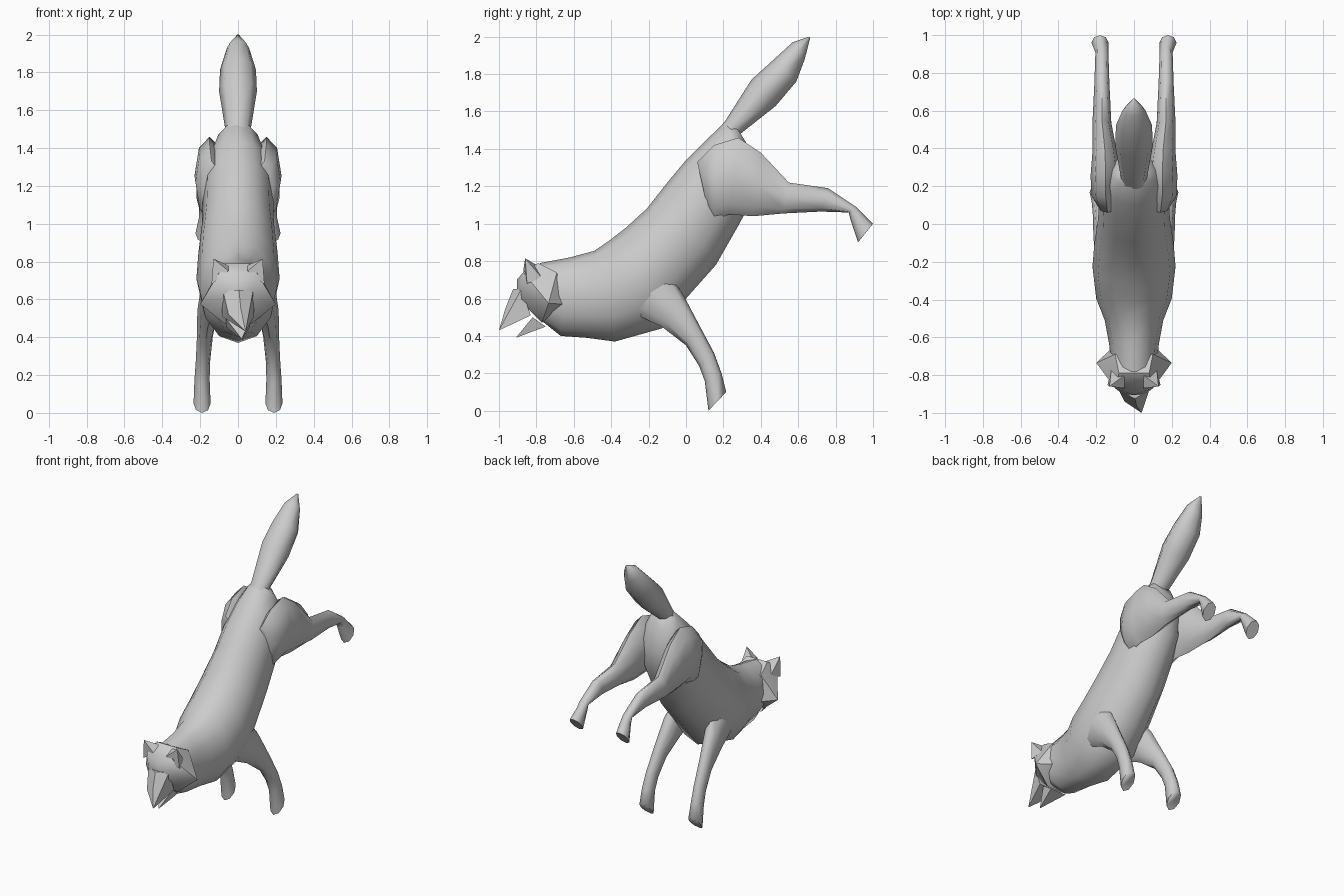
import bpy, bmesh
from math import sin, cos, pi, radians


def finish(bm, name, angle):
    bmesh.ops.recalc_face_normals(bm, faces=bm.faces)
    me = bpy.data.meshes.new(name)
    bm.to_mesh(me)
    bm.free()
    ob = bpy.data.objects.new(name, me)
    bpy.context.collection.objects.link(ob)
    bpy.ops.object.select_all(action='DESELECT')
    ob.select_set(True)
    bpy.context.view_layer.objects.active = ob
    bpy.ops.object.shade_smooth_by_angle(angle=radians(angle))
    return ob


def loft(name, sections, n=8, side=1):
    """Each section: upper y, z; lower y, z; centre x, half width."""
    bm = bmesh.new()
    rings = []
    for y1, z1, y2, z2, x, w in sections:
        ring = []
        for i in range(n):
            a = 2 * pi * i / n
            c, s = cos(a), sin(a)
            ring.append(bm.verts.new((side * (x + w * s),
                                      (y1 + y2) / 2 + c * (y1 - y2) / 2,
                                      (z1 + z2) / 2 + c * (z1 - z2) / 2)))
        rings.append(ring)
    for r, q in zip(rings, rings[1:]):
        for i in range(n):
            j = (i + 1) % n
            bm.faces.new((r[i], r[j], q[j], q[i]))
    bm.faces.new(rings[0])
    bm.faces.new(rings[-1])
    return finish(bm, name, 65)


def hull(name, pts, mirror=()):
    """Faceted solid from points, plus points repeated on both sides."""
    bm = bmesh.new()
    for p in pts:
        bm.verts.new(p)
    for x, y, z in mirror:
        bm.verts.new((x, y, z))
        bm.verts.new((-x, y, z))
    res = bmesh.ops.convex_hull(bm, input=bm.verts)
    loose = [v for v in bm.verts if not v.link_faces]
    bmesh.ops.delete(bm, geom=loose, context='VERTS')
    return finish(bm, name, 40)


# Torso from neck to rump
loft("body", [
    (-0.78, 0.79, -0.77, 0.48, 0, 0.12),
    (-0.62, 0.82, -0.67, 0.40, 0, 0.13),
    (-0.49, 0.855, -0.53, 0.39, 0, 0.155),
    (-0.41, 0.91, -0.38, 0.37, 0, 0.20),
    (-0.32, 0.98, -0.13, 0.44, 0, 0.22),
    (-0.21, 1.08, 0.00, 0.60, 0, 0.21),
    (-0.10, 1.22, 0.16, 0.78, 0, 0.19),
    (0.00, 1.34, 0.28, 0.99, 0, 0.185),
    (0.10, 1.44, 0.35, 1.12, 0, 0.17),
    (0.20, 1.535, 0.37, 1.28, 0, 0.12),
    (0.25, 1.55, 0.33, 1.42, 0, 0.06)], n=12)

# Bushy tail
loft("tail", [
    (0.15, 1.48, 0.25, 1.40, 0, 0.07),
    (0.21, 1.55, 0.29, 1.48, 0, 0.07),
    (0.35, 1.77, 0.48, 1.63, 0, 0.10),
    (0.46, 1.87, 0.59, 1.76, 0, 0.095),
    (0.57, 1.97, 0.635, 1.88, 0, 0.06),
    (0.658, 2.0, 0.664, 1.995, 0, 0.006)])

# Legs, kicked back behind and planted in front
for side, label in ((1, "right"), (-1, "left")):
    loft("hind_leg_" + label, [
        (0.06, 1.33, 0.12, 1.06, 0.14, 0.05),
        (0.15, 1.42, 0.15, 1.02, 0.15, 0.075),
        (0.28, 1.46, 0.23, 1.05, 0.15, 0.08),
        (0.40, 1.38, 0.36, 1.04, 0.155, 0.065),
        (0.55, 1.22, 0.52, 1.055, 0.17, 0.05),
        (0.76, 1.19, 0.72, 1.065, 0.17, 0.04),
        (0.91, 1.09, 0.87, 1.06, 0.17, 0.035),
        (0.94, 1.06, 0.88, 1.02, 0.17, 0.035),
        (1.00, 1.00, 0.92, 0.90, 0.18, 0.045)], side=side)
    loft("front_leg_" + label, [
        (-0.12, 0.76, -0.28, 0.52, 0.14, 0.06),
        (-0.02, 0.63, -0.13, 0.45, 0.16, 0.055),
        (0.07, 0.46, 0.00, 0.35, 0.175, 0.042),
        (0.15, 0.31, 0.07, 0.24, 0.185, 0.038),
        (0.19, 0.20, 0.10, 0.16, 0.19, 0.04),
        (0.215, 0.10, 0.12, 0.00, 0.19, 0.045)], side=side)
    # Pointed ears
    hull("ear_" + label, [(side * x, y, z) for x, y, z in (
        (0.13, -0.86, 0.815), (0.05, -0.87, 0.75), (0.14, -0.85, 0.68),
        (0.05, -0.80, 0.78), (0.12, -0.77, 0.71))])

# Broad head with cheek tufts
hull("head", [(0, -0.905, 0.70)], [
    (0.08, -0.79, 0.79), (0.10, -0.87, 0.74), (0.20, -0.735, 0.575),
    (0.10, -0.69, 0.74), (0.12, -0.66, 0.57), (0.06, -0.90, 0.60),
    (0.07, -0.77, 0.47)])

# Muzzle, turned slightly to one side
hull("muzzle", [(0.005, -0.925, 0.65), (0.04, -1.0, 0.43), (0.015, -0.965, 0.55)], [
    (0.08, -0.88, 0.65), (0.085, -0.83, 0.51), (0.05, -0.94, 0.52)])

# Open lower jaw
hull("jaw", [(0.02, -0.91, 0.39)], [(0.065, -0.82, 0.50), (0.06, -0.75, 0.45)])
